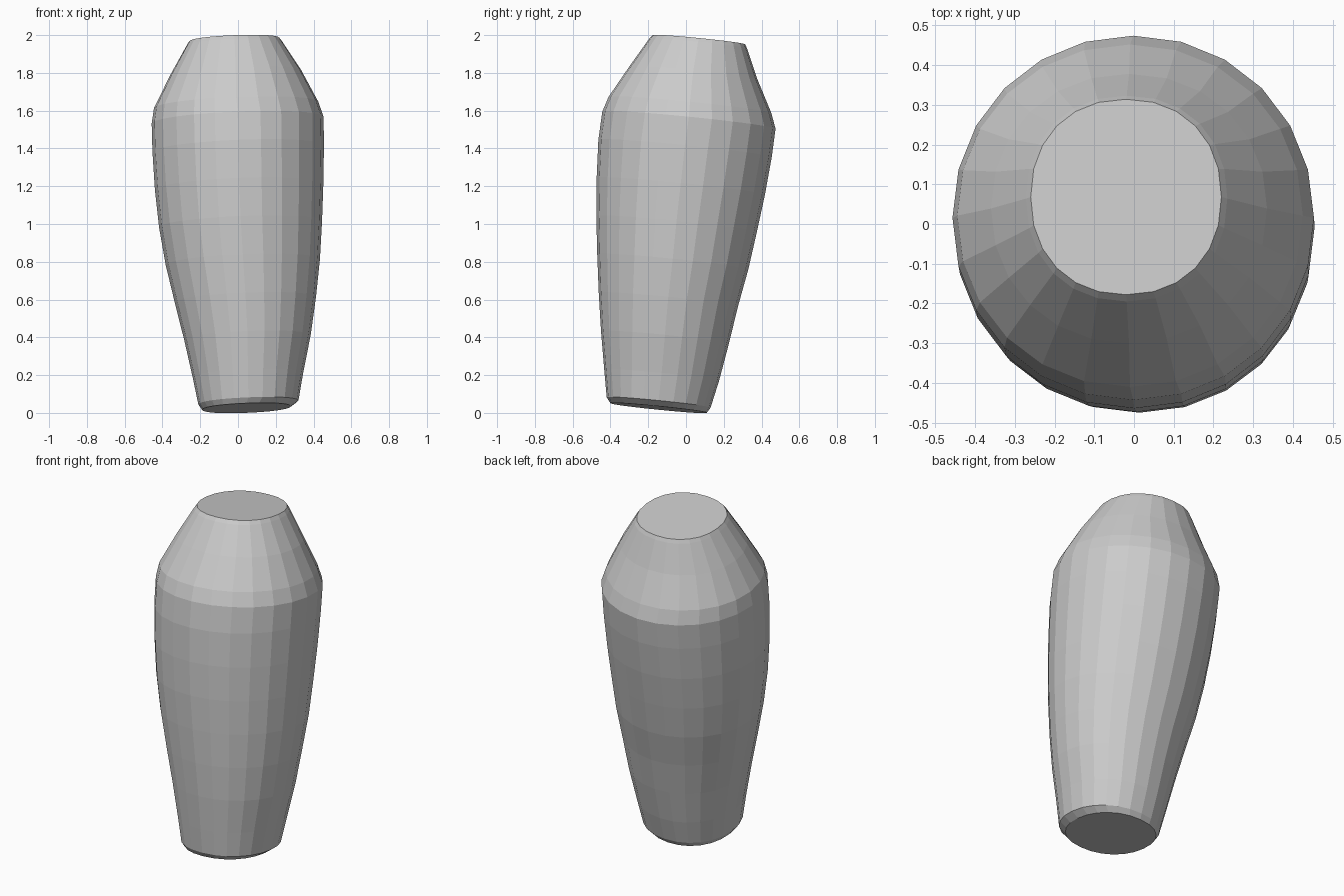
import bpy, bmesh
from math import sin, cos, pi, copysign

if "Cube" in bpy.data.objects:
    bpy.data.objects.remove(bpy.data.objects["Cube"])

SIDES = 24
TILT_X, TILT_Y = 0.04, -0.10   # rings sit square to the leaning axis

# height, left, right, front, back extent, roundness (1 = ellipse, lower = squarer)
RINGS = [
    (0.026, -0.19, 0.28, -0.40, 0.11, 0.93),
    (0.055, -0.21, 0.32, -0.42, 0.13, 0.93),
    (0.20, -0.24, 0.345, -0.433, 0.175, 0.95),
    (0.40, -0.285, 0.385, -0.45, 0.227, 0.97),
    (0.60, -0.335, 0.413, -0.462, 0.275, 0.98),
    (0.80, -0.383, 0.434, -0.47, 0.33, 0.98),
    (1.00, -0.418, 0.445, -0.475, 0.375, 0.98),
    (1.20, -0.44, 0.452, -0.473, 0.418, 0.98),
    (1.40, -0.453, 0.455, -0.464, 0.454, 0.98),
    (1.55, -0.457, 0.453, -0.443, 0.474, 0.98),
    (1.63, -0.445, 0.425, -0.41, 0.452, 0.98),
    (1.80, -0.36, 0.335, -0.30, 0.378, 0.96),
    (1.955, -0.272, 0.235, -0.195, 0.323, 0.92),
    (1.975, -0.26, 0.22, -0.178, 0.314, 0.92),
]


def spow(v, e):
    return copysign(abs(v) ** e, v)


def make_ring(bm, z, left, right, front, back, e):
    cx, cy = (left + right) / 2, (front + back) / 2
    rx, ry = (right - left) / 2, (back - front) / 2
    ring = []
    for i in range(SIDES):
        a = 2 * pi * i / SIDES
        dx, dy = rx * spow(cos(a), e), ry * spow(sin(a), e)
        ring.append(bm.verts.new((cx + dx, cy + dy, z + TILT_X * dx + TILT_Y * dy)))
    return ring


# Leaning tapered body lofted through the rings, with flat end caps
bm = bmesh.new()
rings = [make_ring(bm, *r) for r in RINGS]
for lo, hi in zip(rings, rings[1:]):
    for i in range(SIDES):
        j = (i + 1) % SIDES
        bm.faces.new((lo[i], lo[j], hi[j], hi[i]))
bm.faces.new(list(reversed(rings[0])))
bm.faces.new(rings[-1])
bmesh.ops.recalc_face_normals(bm, faces=bm.faces)

mesh = bpy.data.meshes.new("tapered_body")
bm.to_mesh(mesh)
bm.free()
body = bpy.data.objects.new("tapered_body", mesh)
bpy.context.collection.objects.link(body)
